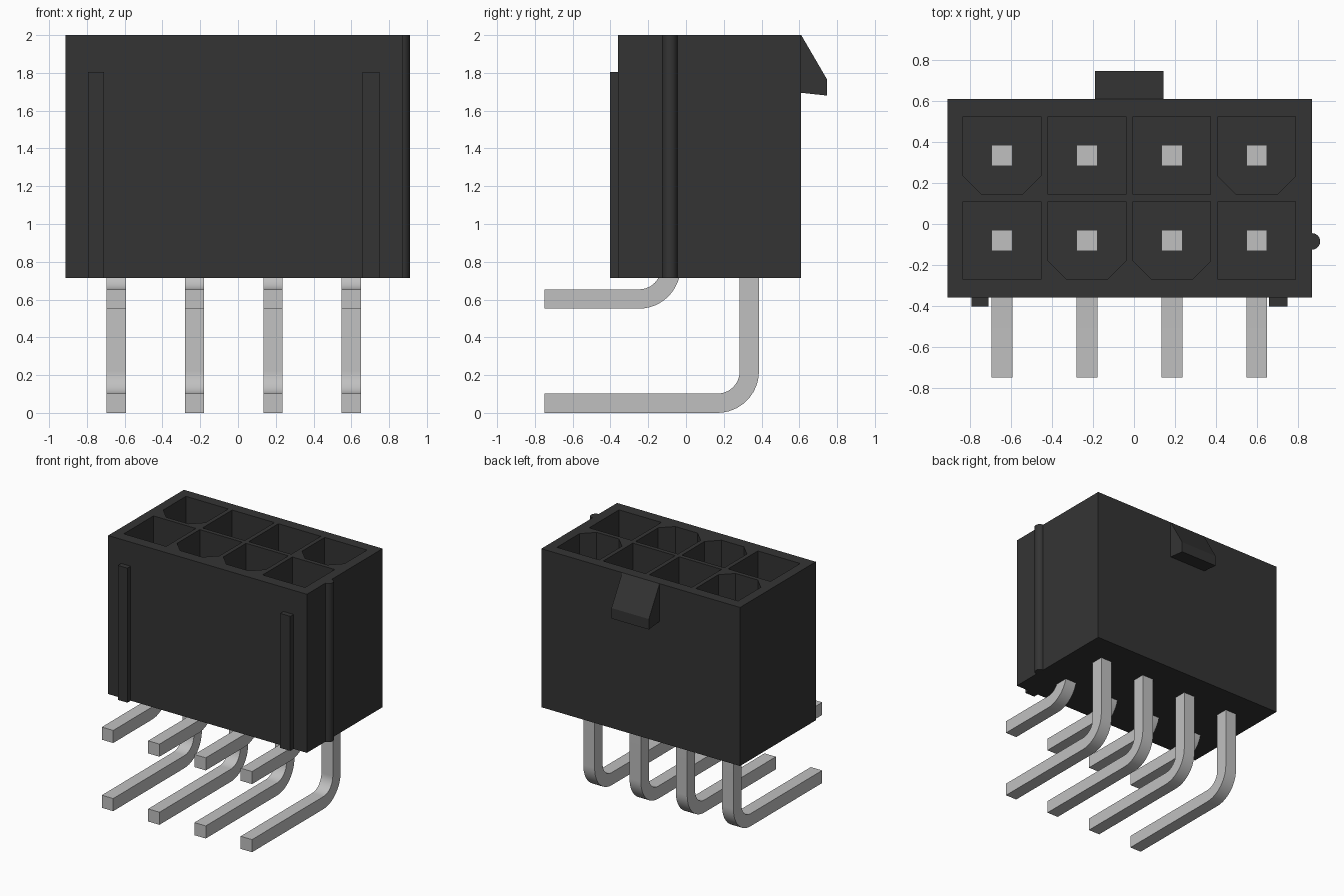
import bpy, bmesh, math
from mathutils import Vector

cube = bpy.data.objects.get("Cube")
if cube:
    bpy.data.objects.remove(cube, do_unlink=True)


def material(name, rgb, roughness):
    m = bpy.data.materials.new(name)
    m.use_nodes = True
    m.diffuse_color = (*rgb, 1)
    bsdf = m.node_tree.nodes["Principled BSDF"]
    bsdf.inputs["Base Color"].default_value = (*rgb, 1)
    bsdf.inputs["Roughness"].default_value = roughness
    return m


BLACK = material("black plastic", (0.034, 0.034, 0.034), 0.6)
METAL = material("light grey metal", (0.53, 0.53, 0.53), 0.4)


def add_prism(bm, points, offset):
    """Extrude a closed outline of 3D points along an offset."""
    face = bm.faces.new([bm.verts.new(p) for p in points])
    ext = bmesh.ops.extrude_face_region(bm, geom=[face], use_keep_orig=True)
    verts = [g for g in ext["geom"] if isinstance(g, bmesh.types.BMVert)]
    bmesh.ops.translate(bm, verts=verts, vec=Vector(offset))


def finish(name, bm, mat, smooth=False):
    bmesh.ops.recalc_face_normals(bm, faces=bm.faces)
    mesh = bpy.data.meshes.new(name)
    bm.to_mesh(mesh)
    bm.free()
    mesh.materials.append(mat)
    ob = bpy.data.objects.new(name, mesh)
    bpy.context.collection.objects.link(ob)
    bpy.ops.object.select_all(action="DESELECT")
    ob.select_set(True)
    bpy.context.view_layer.objects.active = ob
    if smooth:
        bpy.ops.object.shade_smooth_by_angle(angle=math.radians(30))
    return ob


def prism(name, points, offset, mat, smooth=False):
    bm = bmesh.new()
    add_prism(bm, points, offset)
    return finish(name, bm, mat, smooth)


def box(name, x0, x1, y0, y1, z0, z1, mat):
    outline = [(x0, y0, z0), (x1, y0, z0), (x1, y1, z0), (x0, y1, z0)]
    return prism(name, outline, (0, 0, z1 - z0), mat)


# Main dimensions
BOTTOM, TOP, FLOOR, PIN_TOP = 0.715, 2.0, 0.92, 1.55
LEFT, RIGHT, FRONT, BACK = 0.87, -0.912, -0.36, 0.61
COLUMNS = [-0.645 + 0.415 * i for i in range(4)]
ROW_FRONT, ROW_BACK = -0.08, 0.335

# Pocket cutters, half of them with two chamfered front corners
HALF, CHAMFER = 0.19, 0.09
bm = bmesh.new()
for row, y in enumerate((ROW_FRONT, ROW_BACK)):
    for col, x in enumerate(COLUMNS):
        chamfered = (col in (1, 2)) == (row == 0)
        h, c = HALF, CHAMFER
        if chamfered:
            front = [(-h, -h + c), (-h + c, -h), (h - c, -h), (h, -h + c)]
        else:
            front = [(-h, -h), (h, -h)]
        outline = front + [(h, h), (-h, h)]
        add_prism(bm, [(x + px, y + py, FLOOR) for px, py in outline],
                  (0, 0, TOP + 0.1 - FLOOR))
cutter = finish("pocket_cutter", bm, BLACK)
cutter.hide_render = True

# Housing with the pockets cut out
housing = box("housing", RIGHT, LEFT, FRONT, BACK, BOTTOM, TOP, BLACK)
cut = housing.modifiers.new("pockets", "BOOLEAN")
cut.operation = "DIFFERENCE"
cut.solver = "EXACT"
cut.object = cutter
bpy.ops.object.modifier_apply(modifier=cut.name)
bpy.data.objects.remove(cutter, do_unlink=True)

# Raised strips on the front
box("front_strip_right", -0.795, -0.71, -0.402, FRONT + 0.005, BOTTOM, 1.805, BLACK)
box("front_strip_left", 0.66, 0.75, -0.402, FRONT + 0.005, BOTTOM, 1.805, BLACK)

# Round rib on the left side, a half cylinder set into the wall
rib = [(LEFT + 0.04 * math.cos(a), -0.085 + 0.04 * math.sin(a), BOTTOM)
       for a in (math.radians(-90 + 15 * i) for i in range(13))]
rib += [(LEFT - 0.005, -0.045, BOTTOM), (LEFT - 0.005, -0.125, BOTTOM)]
prism("side_rib", rib, (0, 0, TOP - BOTTOM), BLACK, smooth=True)

# Sloped latch tab on the back
tab = [(BACK - 0.005, TOP), (BACK, TOP), (0.747, 1.765), (0.747, 1.68), (BACK - 0.005, 1.695)]
prism("latch_tab", [(-0.19, y, z) for y, z in tab], (0.335, 0, 0), BLACK)

# Square pins bent through a right angle toward the front
W, R_IN, STEPS = 0.102, 0.118, 12


def pin_outline(y, z):
    """Side outline of a pin with its upright at y and its leg at height z."""
    cy, cz = y - W / 2 - R_IN, z + W / 2 + R_IN

    def arc(radius):
        return [(cy + radius * math.cos(a), cz - radius * math.sin(a))
                for a in (math.pi / 2 * i / STEPS for i in range(STEPS + 1))]

    return ([(y - W / 2, PIN_TOP), (y + W / 2, PIN_TOP)] + arc(R_IN + W)
            + [(-0.75, z - W / 2), (-0.75, z + W / 2)] + arc(R_IN)[::-1])


for row, y, z in (("front", ROW_FRONT, 0.603), ("back", ROW_BACK, W / 2)):
    for i, x in enumerate(COLUMNS):
        outline = [(x - W / 2, py, pz) for py, pz in pin_outline(y, z)]
        prism(f"{row}_pin_{i + 1}", outline, (W, 0, 0), METAL, smooth=True)
